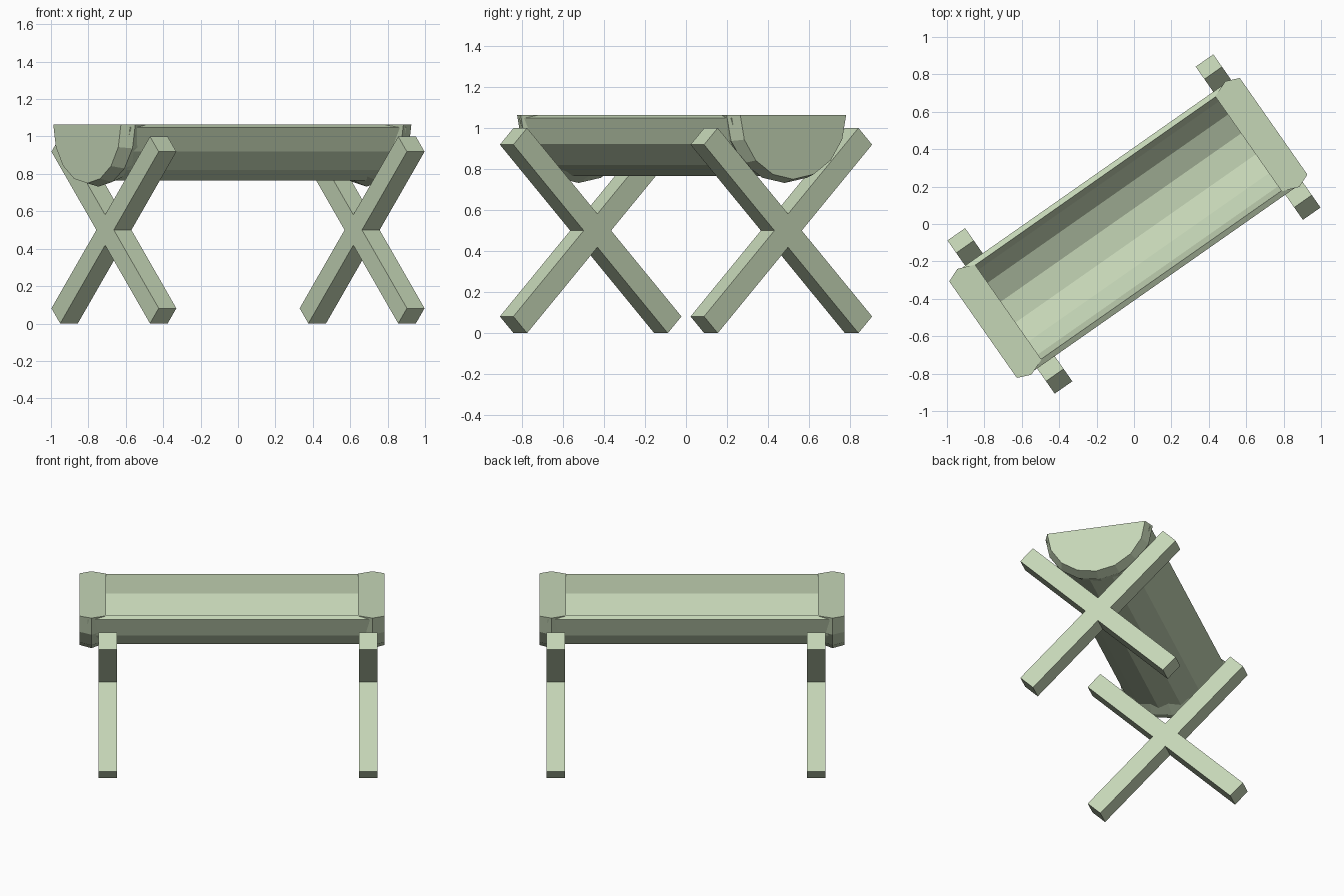
import bpy, bmesh, math
from mathutils import Matrix, Vector

if "Cube" in bpy.data.objects:
    bpy.data.objects.remove(bpy.data.objects["Cube"])

TURN = Matrix.Rotation(math.radians(35), 4, 'Z')
MID = -0.037      # trough sits slightly off centre along its length
TOP = 1.063

green = bpy.data.materials.new("green_wood")
green.diffuse_color = (0.56, 0.67, 0.47, 1)
green.use_nodes = True
green.node_tree.nodes["Principled BSDF"].inputs["Base Color"].default_value = green.diffuse_color


def finish(name, bm):
    bmesh.ops.recalc_face_normals(bm, faces=bm.faces)
    mesh = bpy.data.meshes.new(name)
    bm.to_mesh(mesh)
    bm.free()
    mesh.materials.append(green)
    ob = bpy.data.objects.new(name, mesh)
    ob.matrix_world = TURN
    bpy.context.collection.objects.link(ob)
    return ob


def half_round(width, depth, n, top=TOP, skip=0.0):
    """Points (y, z) of a downward half ellipse, from -y to +y."""
    pts = []
    for i in range(n + 1):
        a = skip + (math.pi - 2 * skip) * i / n
        pts.append((-width * math.cos(a), top - depth * math.sin(a)))
    return pts


def loft(name, sections):
    """Join (x, outline) sections into a closed solid."""
    bm = bmesh.new()
    rings = [[bm.verts.new((x, y, z)) for y, z in pts] for x, pts in sections]
    for a, b in zip(rings, rings[1:]):
        for i in range(len(a)):
            j = (i + 1) % len(a)
            bm.faces.new((a[i], a[j], b[j], b[i]))
    bm.faces.new(rings[0])
    bm.faces.new(rings[-1])
    return finish(name, bm)


# Open trough shell with outward-sloping rims
outer = half_round(0.336, 0.305, 7, skip=0.05)
inner = half_round(0.307, 0.278, 7)
shell = outer + inner[::-1]
loft("trough", [(MID - 0.90, shell), (MID + 0.90, shell)])

# Solid bevelled end caps
for side, label in ((-1, "left"), (1, "right")):
    loft(label + "_end_cap", [
        (MID + side * 0.948, half_round(0.315, 0.313, 8)),
        (MID + side * 0.875, half_round(0.345, 0.331, 8)),
        (MID + side * 0.784, half_round(0.310, 0.296, 8)),
    ])

# Crossed leg bars under each end
for side, label in ((-1, "left"), (1, "right")):
    for lean, way in ((-1, "forward"), (1, "backward")):
        bm = bmesh.new()
        bmesh.ops.create_cube(
            bm, size=1,
            matrix=Matrix.Translation((side * 0.81, 0, 0.5))
            @ Matrix.Rotation(lean * math.pi / 4, 4, 'X')
            @ Matrix.Diagonal(Vector((0.115, 0.115, 1.299, 1))))
        finish(f"{label}_{way}_leg", bm)
